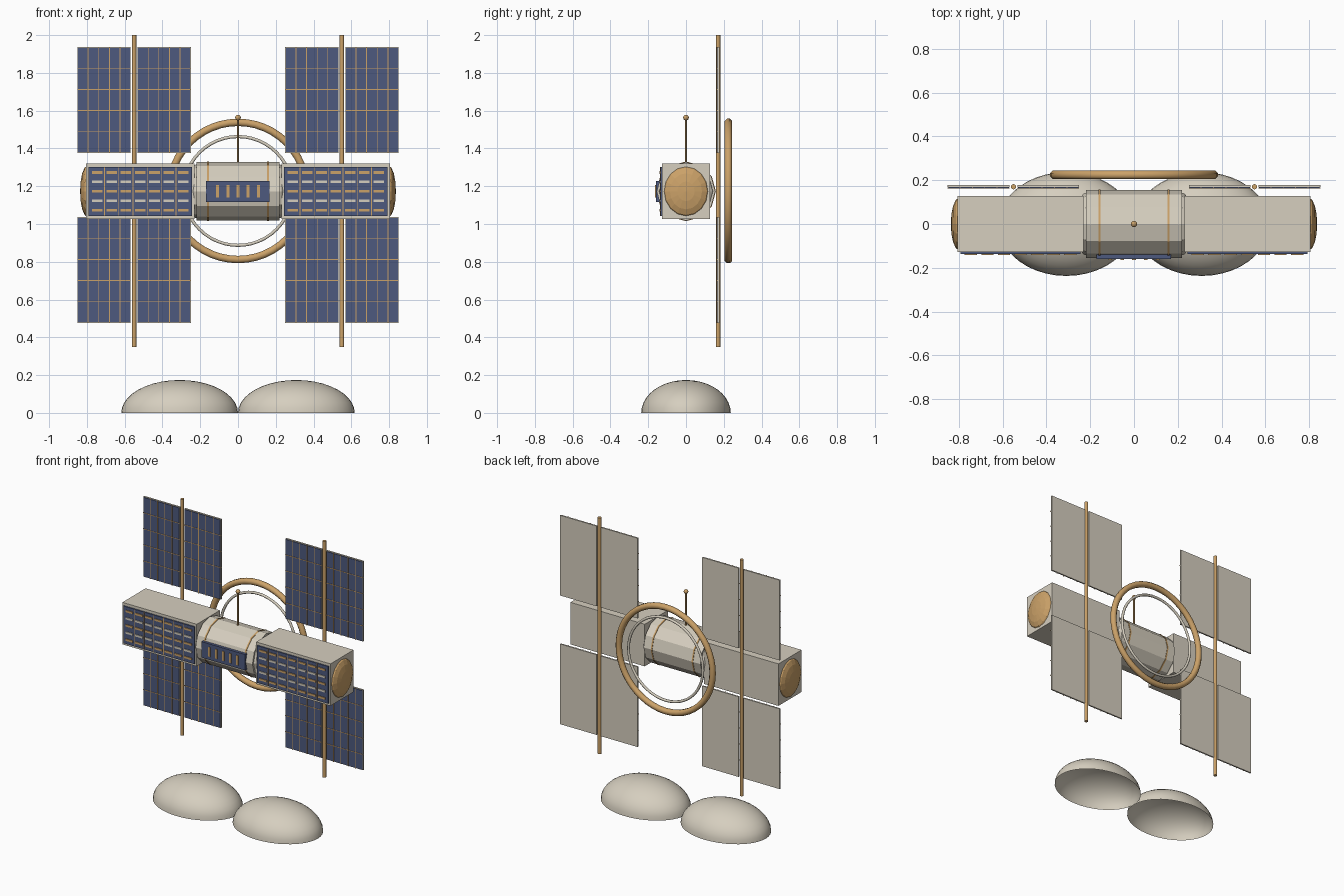
import bpy, bmesh, math
from mathutils import Matrix, Vector

if "Cube" in bpy.data.objects:
    bpy.data.objects.remove(bpy.data.objects["Cube"], do_unlink=True)


def material(name, rgb):
    m = bpy.data.materials.new(name)
    m.use_nodes = True
    m.diffuse_color = (*rgb, 1)
    m.node_tree.nodes["Principled BSDF"].inputs["Base Color"].default_value = (*rgb, 1)
    return m


CREAM = material("warm_cream", (0.67, 0.62, 0.52))
GOLD = material("gold", (0.60, 0.36, 0.14))
BLUE = material("panel_blue", (0.075, 0.10, 0.21))

MID = 1.173          # height of the station axis
TO_X = Matrix.Rotation(math.pi / 2, 4, 'Y')
TO_Y = Matrix.Rotation(math.pi / 2, 4, 'X')


def finish(name, bm, *mats, smooth=False):
    bmesh.ops.recalc_face_normals(bm, faces=bm.faces)
    me = bpy.data.meshes.new(name)
    bm.to_mesh(me)
    bm.free()
    for m in mats:
        me.materials.append(m)
    for p in me.polygons:
        p.use_smooth = smooth
    ob = bpy.data.objects.new(name, me)
    bpy.context.collection.objects.link(ob)
    return ob


def add_box(bm, x, y, z):
    """Add a box given as (min, max) ranges."""
    size = Matrix.Diagonal((x[1] - x[0], y[1] - y[0], z[1] - z[0], 1))
    mid = Matrix.Translation(Vector((sum(x), sum(y), sum(z))) / 2)
    bmesh.ops.create_cube(bm, size=1, matrix=mid @ size)


def box(name, x, y, z, mat):
    bm = bmesh.new()
    add_box(bm, x, y, z)
    return finish(name, bm, mat)


def tube(name, centre, radius, length, mat, sides=12, turn=Matrix()):
    bm = bmesh.new()
    bmesh.ops.create_cone(bm, cap_ends=True, segments=sides, radius1=radius, radius2=radius,
                          depth=length, matrix=Matrix.Translation(centre) @ turn)
    return finish(name, bm, mat)


def ball(name, centre, radii, mat, u=16, v=8, turn=Matrix(), smooth=False):
    bm = bmesh.new()
    bmesh.ops.create_uvsphere(bm, u_segments=u, v_segments=v, radius=1, matrix=turn)
    bmesh.ops.transform(bm, verts=bm.verts,
                        matrix=Matrix.Translation(centre) @ Matrix.Diagonal((*radii, 1)))
    return finish(name, bm, mat, smooth=smooth)


def ring(name, centre, major, minor, mat, n=48, m=8):
    """Torus standing upright, facing front."""
    bm = bmesh.new()
    verts = []
    for i in range(n):
        a = math.tau * i / n
        for j in range(m):
            b = math.tau * (j + 0.5) / m
            r = major + minor * math.cos(b)
            verts.append(bm.verts.new((r * math.cos(a), minor * math.sin(b), r * math.sin(a))))
    for i in range(n):
        for j in range(m):
            k, l = (i + 1) % n, (j + 1) % m
            bm.faces.new([verts[i * m + j], verts[k * m + j], verts[k * m + l], verts[i * m + l]])
    bmesh.ops.translate(bm, verts=bm.verts, vec=centre)
    ob = finish(name, bm, mat, smooth=True)
    return ob


# Central hull with thin bands
tube("core_hull", (0, 0, MID), 0.155, 0.44, CREAM, 12, TO_X)
for side, s in (("right", -1), ("left", 1)):
    tube(side + "_hull_band", (s * 0.158, 0, MID), 0.158, 0.01, GOLD, 12, TO_X)
    ball(side + "_hull_joint", (s * 0.20, 0, MID), (0.08, 0.15, 0.15), CREAM, 12, 8, TO_X)

# Central window panel
box("core_panel", (-0.17, 0.168), (-0.160, -0.13), (1.117, 1.228), BLUE)
bm = bmesh.new()
for i in range(5):
    x = (i - 2) * 0.054
    add_box(bm, (x - 0.008, x + 0.008), (-0.164, -0.155), (1.14, 1.206))
finish("core_panel_slits", bm, GOLD)

# Antenna
tube("antenna_rod", (0, 0, 1.44), 0.005, 0.25, GOLD, 8)
ball("antenna_tip", (0, 0, 1.563), (0.015,) * 3, GOLD, 12, 8, smooth=True)

# Rear rings
ring("outer_ring", (0, 0.224, 1.175), 0.363, 0.021, GOLD)
ring("inner_ring", (0, 0.224, 1.175), 0.288, 0.009, CREAM)


def span(s, a, b):
    return tuple(sorted((s * a, s * b)))


for side, s in (("right", -1), ("left", 1)):
    # Side module with end cap
    box(side + "_module", span(s, 0.23, 0.805), (-0.128, 0.128), (1.027, 1.321), CREAM)
    ball(side + "_end_cap", (s * 0.798, 0, MID), (0.038, 0.12, 0.135), GOLD, 16, 8, TO_X)

    # Module front panel with dashes and dividers
    box(side + "_module_panel", span(s, 0.243, 0.792), (-0.136, -0.127), (1.042, 1.302), BLUE)
    gold, cream = bmesh.new(), bmesh.new()
    for c in range(7):
        x = 0.2905 + c * 0.0757
        for r in range(5):
            z = MID + (r - 2) * 0.05
            add_box(cream if r % 2 else gold, span(s, x - 0.028, x + 0.028),
                    (-0.141, -0.13), (z - 0.007, z + 0.007))
        if c < 6:
            add_box(gold, span(s, x + 0.036, x + 0.040), (-0.138, -0.13), (1.042, 1.302))
    finish(side + "_module_gold_dashes", gold, GOLD)
    finish(side + "_module_cream_dashes", cream, CREAM)

    # Solar mast
    tube(side + "_mast", (s * 0.55, 0.17, 1.174), 0.012, 1.652, GOLD, 12)

    # Solar wings: cream slabs, blue front cells, thin gold grid
    for level, z0 in (("lower", 0.476), ("upper", 1.376)):
        z1 = z0 + 0.561
        slabs, cells, lines = bmesh.new(), bmesh.new(), bmesh.new()
        for x0 in (0.25, 0.568):
            x1 = x0 + 0.282
            add_box(slabs, span(s, x0, x1), (0.168, 0.178), (z0, z1))
            add_box(cells, span(s, x0 + 0.003, x1 - 0.003), (0.164, 0.169),
                    (z0 + 0.004, z1 - 0.004))
            for i in range(1, 5):
                x = x0 + 0.282 * i / 5
                z = z0 + 0.561 * i / 5
                add_box(lines, span(s, x - 0.002, x + 0.002), (0.162, 0.167), (z0, z1))
                add_box(lines, span(s, x0, x1), (0.162, 0.167), (z - 0.002, z + 0.002))
        wing = side + "_" + level + "_wing"
        finish(wing, slabs, CREAM)
        finish(wing + "_cells", cells, BLUE)
        finish(wing + "_grid", lines, GOLD)

    # Open ground dome
    bm = bmesh.new()
    bmesh.ops.create_uvsphere(bm, u_segments=40, v_segments=20, radius=1)
    low = [v for v in bm.verts if v.co.z < -0.01]
    bmesh.ops.delete(bm, geom=low, context='VERTS')
    bmesh.ops.transform(bm, verts=bm.verts, matrix=Matrix.Translation((s * 0.309, 0, 0))
                        @ Matrix.Diagonal((0.309, 0.237, 0.174, 1)))
    finish(side + "_ground_dome", bm, CREAM, smooth=True)
